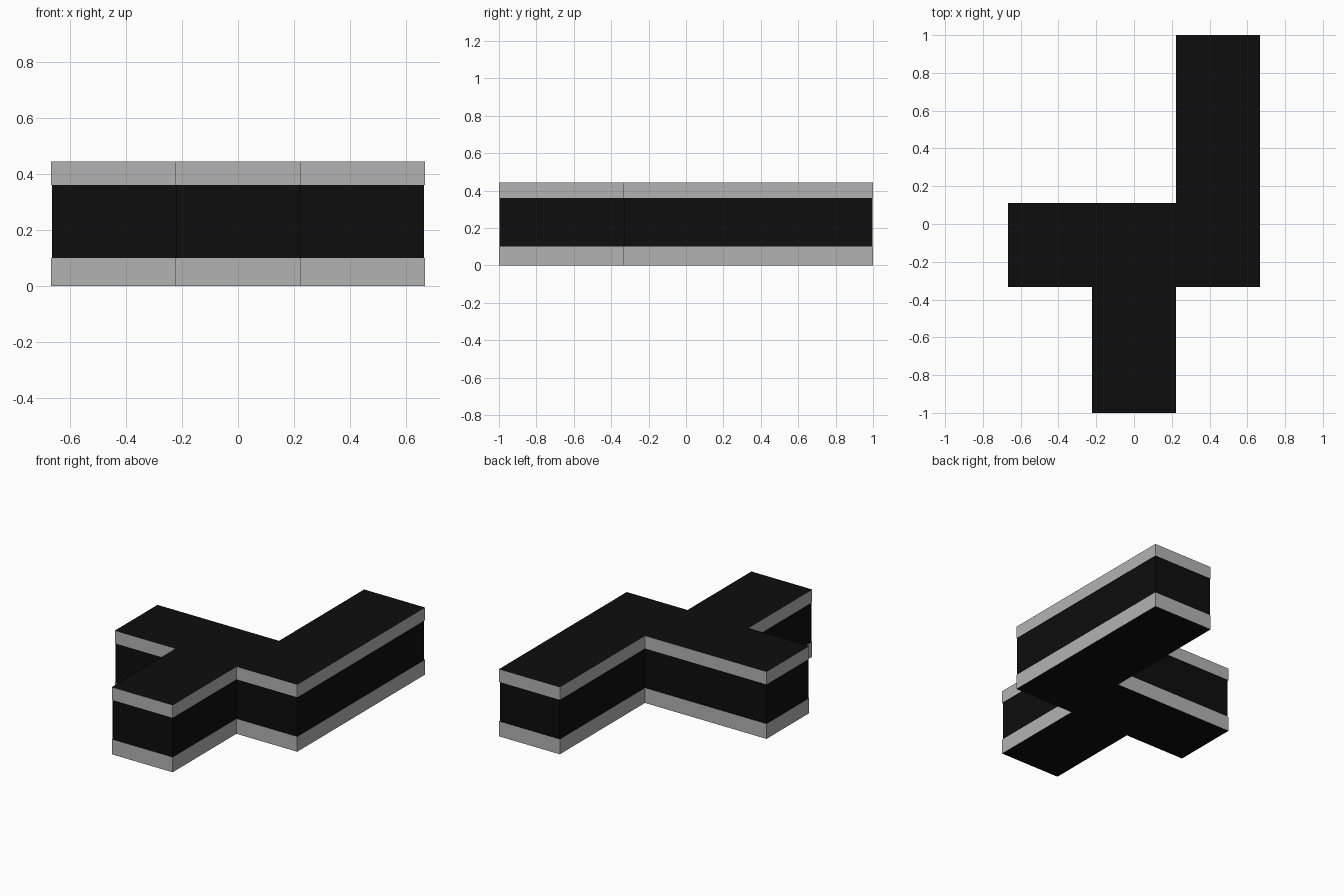
import bpy
import bmesh
from mathutils import Vector

if "Cube" in bpy.data.objects:
    bpy.data.objects.remove(bpy.data.objects["Cube"], do_unlink=True)


def make_material(name, value):
    mat = bpy.data.materials.new(name)
    mat.use_nodes = True
    colour = (value, value, value, 1)
    mat.diffuse_color = colour
    mat.node_tree.nodes["Principled BSDF"].inputs["Base Color"].default_value = colour
    return mat


black = make_material("black", 0.004)
grey = make_material("light grey", 0.45)

# Footprint: a crossbar with a short front arm and a long back arm
U = 2 / 9
FRONT, BACK = -1.5 * U, 0.5 * U
outline = [Vector(p) for p in (
    (-U, -1), (U, -1), (U, FRONT), (3 * U, FRONT), (3 * U, 1),
    (U, 1), (U, BACK), (-3 * U, BACK), (-3 * U, FRONT), (-U, FRONT))]


def inset_outline(points, inset):
    result = []
    for i, p in enumerate(points):
        before = (p - points[i - 1]).normalized()
        after = (points[(i + 1) % len(points)] - p).normalized()
        inward = Vector((-before.y - after.y, before.x + after.x))
        result.append(p + inset * inward)
    return result


def make_layer(name, z0, z1, inset, side_material):
    bm = bmesh.new()
    points = inset_outline(outline, inset)
    base = bm.faces.new([bm.verts.new((p.x, p.y, z0)) for p in points])
    new = bmesh.ops.extrude_face_region(bm, geom=[base], use_keep_orig=True)["geom"]
    verts = [v for v in new if isinstance(v, bmesh.types.BMVert)]
    bmesh.ops.translate(bm, verts=verts, vec=(0, 0, z1 - z0))
    bmesh.ops.recalc_face_normals(bm, faces=bm.faces)
    # Tops and undersides are black, side walls take the layer colour
    for face in bm.faces:
        face.material_index = 0 if abs(face.normal.z) > 0.5 else 1
    mesh = bpy.data.meshes.new(name)
    bm.to_mesh(mesh)
    bm.free()
    mesh.materials.append(black)
    mesh.materials.append(side_material)
    obj = bpy.data.objects.new(name, mesh)
    bpy.context.collection.objects.link(obj)


# Stacked layers: two pale bands around a slightly recessed dark core
make_layer("bottom_band", 0, 0.1, 0, grey)
make_layer("core", 0.1, 0.36, 0.003, black)
make_layer("top_band", 0.36, 2 * U, 0, grey)
